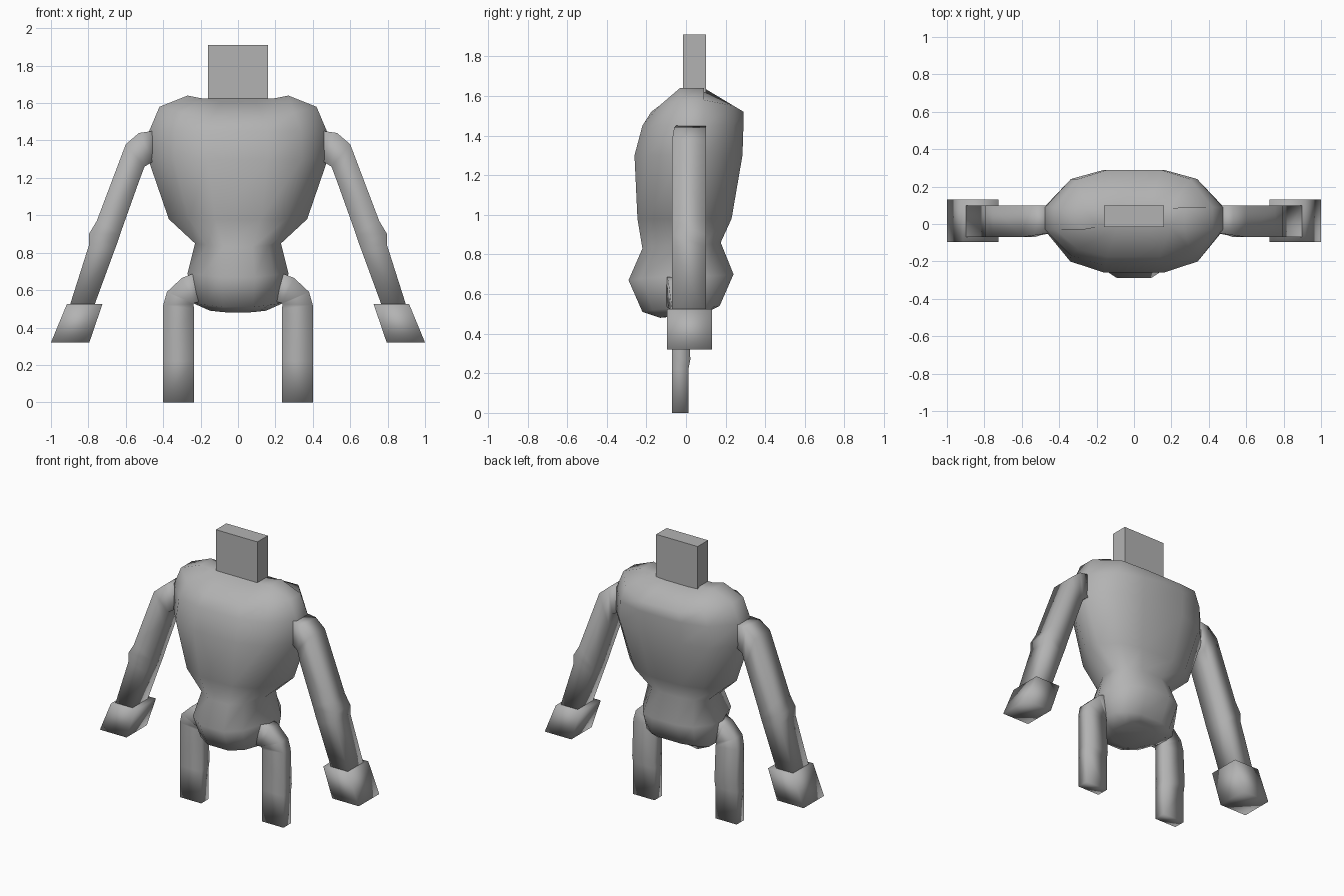
import bpy, bmesh, math

if "Cube" in bpy.data.objects:
    bpy.data.objects.remove(bpy.data.objects["Cube"], do_unlink=True)

GREY = (0.45, 0.45, 0.45, 1)
mat = bpy.data.materials.new("plain grey")
mat.use_nodes = True
mat.diffuse_color = GREY
mat.node_tree.nodes["Principled BSDF"].inputs["Base Color"].default_value = GREY


def loft(name, rings, angle, mirror=False):
    """Skin a list of closed rings, cap both ends, optionally mirror in x."""
    bm = bmesh.new()
    loops = [[bm.verts.new(p) for p in ring] for ring in rings]
    n = len(loops[0])
    for a, b in zip(loops, loops[1:]):
        for i in range(n):
            j = (i + 1) % n
            bm.faces.new((a[i], a[j], b[j], b[i]))
    bm.faces.new(loops[0])
    bm.faces.new(loops[-1])
    bmesh.ops.recalc_face_normals(bm, faces=bm.faces[:])
    mesh = bpy.data.meshes.new(name)
    bm.to_mesh(mesh)
    bm.free()
    mesh.materials.append(mat)
    ob = bpy.data.objects.new(name, mesh)
    bpy.context.collection.objects.link(ob)
    bpy.ops.object.select_all(action='DESELECT')
    ob.select_set(True)
    bpy.context.view_layer.objects.active = ob
    bpy.ops.object.shade_smooth_by_angle(angle=math.radians(angle))
    if mirror:
        mod = ob.modifiers.new("mirror", 'MIRROR')
        mod.use_mirror_merge = False
    return ob


def torso_ring(w, front, back, z_front, z_side, z_back):
    """Twelve-sided ring with its own height at front, side and back."""
    half = [(w / 3, front, z_front),
            (w * 0.71, front * 0.77, (z_front + z_side) / 2),
            (w, -0.03, z_side),
            (w, 0.09, z_side),
            (w * 0.71, back * 0.83, (z_back + z_side) / 2),
            (w / 3, back, z_back)]
    return half + [(-x, y, z) for x, y, z in reversed(half)]


def limb_ring(inner, outer, y0, y1):
    """Four-sided section from an inner (x, z) and an outer (x, z) point."""
    (xi, zi), (xo, zo) = inner, outer
    return [(xi, y0, zi), (xo, y0, zo), (xo, y1, zo), (xi, y1, zi)]


# Torso: hips, waist, chest and shoulders
loft("torso", [torso_ring(*r) for r in (
    (0.15, -0.13, 0.12, 0.48, 0.49, 0.52),
    (0.24, -0.22, 0.17, 0.51, 0.53, 0.54),
    (0.27, -0.29, 0.24, 0.67, 0.69, 0.70),
    (0.23, -0.22, 0.175, 0.83, 0.85, 0.86),
    (0.37, -0.245, 0.23, 0.98, 0.98, 0.98),
    (0.48, -0.26, 0.285, 1.30, 1.30, 1.30),
    (0.475, -0.22, 0.29, 1.45, 1.45, 1.45),
    (0.42, -0.175, 0.29, 1.52, 1.58, 1.52),
    (0.27, -0.02, 0.10, 1.61, 1.64, 1.61),
)], 180)

# Neck plate
loft("neck", [[(-0.16, -0.015, z), (0.16, -0.015, z),
               (0.16, 0.1, z), (-0.16, 0.1, z)] for z in (1.56, 1.91)], 30)

# Arms with a small elbow
loft("arms", [limb_ring(*s) for s in (
    ((0.45, 1.29), (0.46, 1.45), -0.05, 0.1),
    ((0.50, 1.26), (0.53, 1.44), -0.06, 0.1),
    ((0.53, 1.18), (0.60, 1.38), -0.07, 0.1),
    ((0.63, 0.90), (0.755, 0.97), -0.07, 0.1),
    ((0.65, 0.84), (0.797, 0.90), -0.07, 0.1),
    ((0.665, 0.80), (0.797, 0.84), -0.07, 0.1),
    ((0.775, 0.50), (0.905, 0.50), -0.07, 0.1),
)], 180, mirror=True)

# Hands: slanted blocks
loft("hands", [limb_ring(*s) for s in (
    ((0.725, 0.525), (0.915, 0.525), -0.095, 0.13),
    ((0.795, 0.32), (1.0, 0.32), -0.095, 0.13),
)], 180, mirror=True)

# Legs: flat posts bending in to the hips
loft("legs", [limb_ring(*s) for s in (
    ((0.20, 0.54), (0.21, 0.70), -0.10, 0.03),
    ((0.235, 0.53), (0.30, 0.665), -0.09, 0.015),
    ((0.238, 0.525), (0.38, 0.59), -0.08, 0.01),
    ((0.235, 0.50), (0.40, 0.52), -0.07, 0.01),
    ((0.235, 0.27), (0.40, 0.27), -0.07, 0.022),
    ((0.235, 0.22), (0.40, 0.22), -0.07, 0.012),
    ((0.235, 0.0), (0.40, 0.0), -0.07, 0.012),
)], 180, mirror=True)
